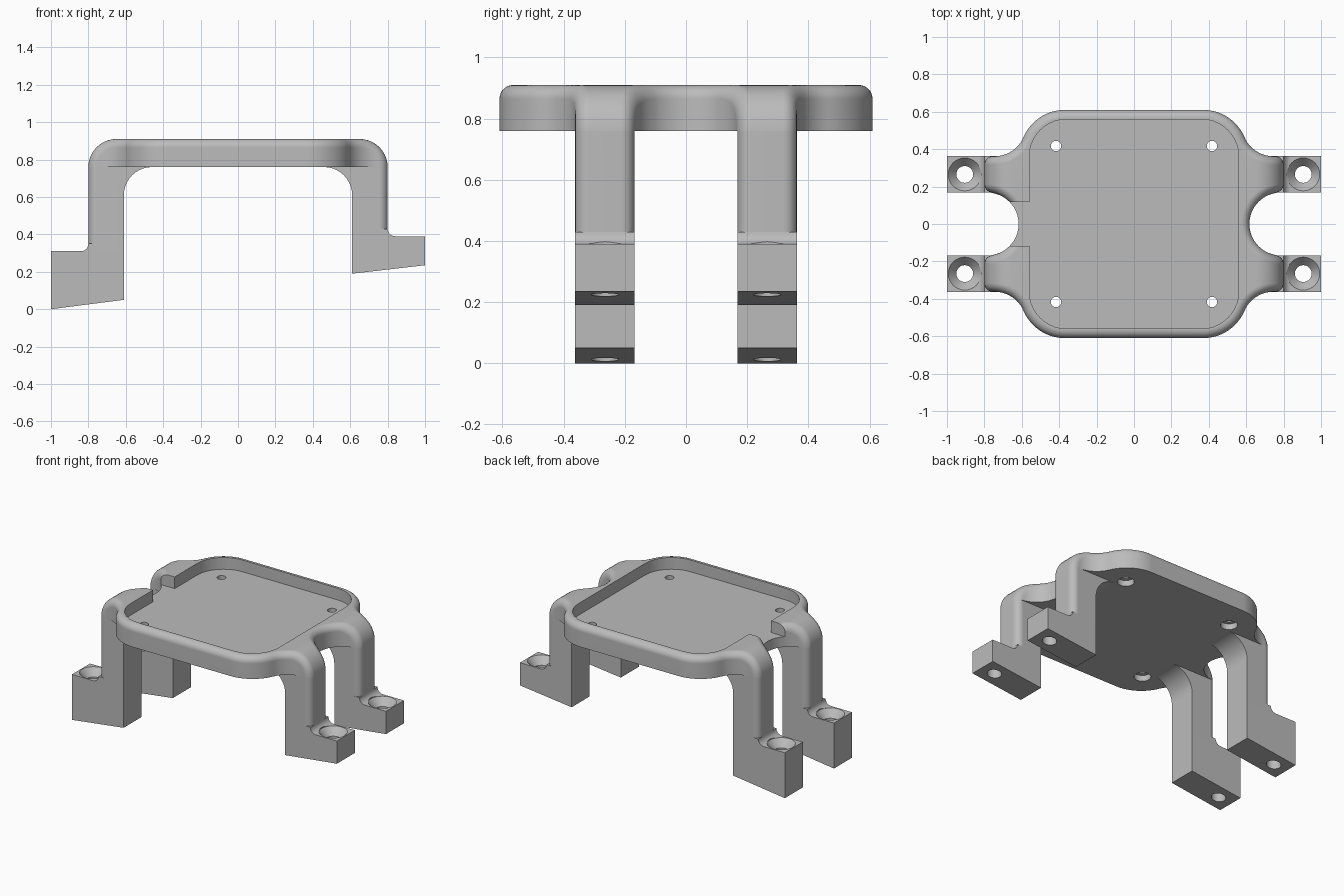
import bpy, bmesh
from math import sin, cos, pi, sqrt, acos, atan2, hypot, radians

if "Cube" in bpy.data.objects:
    bpy.data.objects.remove(bpy.data.objects["Cube"], do_unlink=True)

grey = bpy.data.materials.new("plain grey")
grey.use_nodes = True
grey.diffuse_color = (0.5, 0.5, 0.5, 1)
for node in grey.node_tree.nodes:
    if node.type == "BSDF_PRINCIPLED":
        node.inputs["Base Color"].default_value = (0.5, 0.5, 0.5, 1)

# Main dimensions
TOP, UNDER, FLOOR = 0.91, 0.76, 0.83
BEND = TOP - UNDER              # outer bend from plate to leg
LEG_OUT, LEG_IN = 0.8, 0.61
BEND_X = LEG_OUT - BEND
ROUND, STEPS = 0.045, 6         # rounded rim
HALF_Y, CORNER = 0.61, 0.24
CC = HALF_Y - CORNER            # centre of body corner
FX, FY = 0.745, 0.53            # centre of fillet into leg
FR = hypot(FX - CC, FY - CC) - CORNER
GAP_X, GAP_R = 0.785, 0.168     # round gap between legs
Y_IN, Y_OUT = GAP_R, FY - FR


def finish(name, bm):
    bmesh.ops.remove_doubles(bm, verts=bm.verts, dist=1e-5)
    bmesh.ops.recalc_face_normals(bm, faces=bm.faces)
    mesh = bpy.data.meshes.new(name)
    bm.to_mesh(mesh)
    bm.free()
    obj = bpy.data.objects.new(name, mesh)
    bpy.context.collection.objects.link(obj)
    mesh.materials.append(grey)
    return obj


def prism_bm(points, axis, lo, hi):
    bm = bmesh.new()

    def place(p, h):
        return (p[0], h, p[1]) if axis == "Y" else (p[0], p[1], h)
    a = [bm.verts.new(place(p, lo)) for p in points]
    b = [bm.verts.new(place(p, hi)) for p in points]
    bm.faces.new(a)
    bm.faces.new(b)
    for i in range(len(a)):
        j = (i + 1) % len(a)
        bm.faces.new((a[i], a[j], b[j], b[i]))
    return bm


def lathe(name, profile, x, y, n=32):
    bm = bmesh.new()
    rings = [[bm.verts.new((x + r * cos(2 * pi * i / n), y + r * sin(2 * pi * i / n), z))
              for i in range(n)] for r, z in profile]
    bm.faces.new(rings[0])
    bm.faces.new(rings[-1])
    for lo, hi in zip(rings, rings[1:]):
        for i in range(n):
            bm.faces.new((lo[i], lo[(i + 1) % n], hi[(i + 1) % n], hi[i]))
    return finish(name, bm)


def bake(obj):
    graph = bpy.context.evaluated_depsgraph_get()
    mesh = bpy.data.meshes.new_from_object(obj.evaluated_get(graph))
    obj.modifiers.clear()
    obj.data = mesh


def cut(obj, cutter):
    mod = obj.modifiers.new("cut", "BOOLEAN")
    mod.operation, mod.solver, mod.object = "DIFFERENCE", "EXACT", cutter
    cutter.hide_render = True
    bake(obj)
    bpy.data.objects.remove(cutter, do_unlink=True)


def arc(cx, cy, r, start, end, n=10):
    return [(cx + r * cos(radians(start + (end - start) * i / n)),
             cy + r * sin(radians(start + (end - start) * i / n))) for i in range(n + 1)]


# Rim stations: each gives a point for inset a (in plan) and drop b (below the top)
def outer_corner(ang):
    return lambda a, b: (CC + (CORNER - a) * cos(ang), CC + (CORNER - a) * sin(ang), TOP - b)


def outer_fillet(t):
    def point(a, b):
        rad, start = FR + a, pi + tangent
        ang = start + t * (2 * pi - acos((BEND_X - FX) / rad) - start)
        return (FX + rad * cos(ang), FY + rad * sin(ang), TOP - b)
    return point


def inner_gap(t):
    def point(a, b):
        rad = GAP_R + a
        ang = t * acos((GAP_X - BEND_X) / rad)
        return (GAP_X - rad * cos(ang), rad * sin(ang), TOP - b)
    return point


def bend(ang, outer):
    def point(a, b):
        x = BEND_X + (BEND - b) * sin(ang)
        z = UNDER + (BEND - b) * cos(ang)
        if outer:
            y = FY - sqrt((FR + a) ** 2 - min(x - FX, 0) ** 2)
        else:
            y = sqrt((GAP_R + a) ** 2 - max(GAP_X - x, 0) ** 2)
        return (x, y, z)
    return point


tangent = atan2(FY - CC, FX - CC)
N = 10
turn = [pi / 2 * i / N for i in range(N + 1)]
outer = [lambda a, b: (0, HALF_Y - a, TOP - b)]
outer += [outer_corner(pi / 2 + (tangent - pi / 2) * i / 14) for i in range(15)]
outer += [outer_fillet(i / 6) for i in range(1, 6)]
flat_out = len(outer)
outer += [bend(t, True) for t in turn]
inner = [inner_gap(i / 8) for i in range(8)]
flat_in = len(inner)
inner += [bend(t, False) for t in turn]

# Top plate: a quarter with rounded rim, mirrored twice
bm = bmesh.new()
levels = [(ROUND * (1 - cos(pi / 2 * k / STEPS)), ROUND * (1 - sin(pi / 2 * k / STEPS)))
          for k in range(STEPS + 1)]


def rim(stations):
    cols = []
    for f in stations:
        pts = [f(a, b) for a, b in levels]
        pts.insert(0, (pts[0][0], pts[0][1], UNDER))
        cols.append([bm.verts.new(p) for p in pts])
    for c, d in zip(cols, cols[1:]):
        for k in range(len(c) - 1):
            bm.faces.new((c[k], d[k], d[k + 1], c[k + 1]))
    return cols


oc, ic = rim(outer), rim(inner)
for i in range(N):
    p, q = flat_out + i, flat_in + i
    bm.faces.new((oc[p][-1], oc[p + 1][-1], ic[q + 1][-1], ic[q][-1]))
bm.faces.new([c[-1] for c in oc[:flat_out + 1]] + [c[-1] for c in reversed(ic[:flat_in + 1])]
             + [bm.verts.new((0, 0, TOP))])
bm.faces.new([c[0] for c in oc] + oc[-1][2:] + ic[-1][:1:-1]
             + [c[0] for c in reversed(ic)] + [bm.verts.new((0, 0, UNDER))])
plate = finish("top_plate", bm)
mirror = plate.modifiers.new("mirror", "MIRROR")
mirror.use_axis = (True, True, False)
mirror.merge_threshold = 1e-4
bake(plate)
bm = bmesh.new()
bm.from_mesh(plate.data)
bmesh.ops.recalc_face_normals(bm, faces=bm.faces)
bm.to_mesh(plate.data)
bm.free()

# Tray recess with a notch through the rim on one side
c, r = 0.36, 0.2
outline = arc(c, c, r, 0, 90) + arc(-c, c, r, 90, 180)
outline += [(-0.56, 0.117), (-0.7, 0.117), (-0.7, -0.117), (-0.56, -0.117)]
outline += arc(-c, -c, r, 180, 270) + arc(c, -c, r, 270, 360)
cut(plate, finish("recess_cutter", prism_bm(outline, "Z", FLOOR, 1.1)))

# Counterbored screw holes in the tray floor
for sx in (-1, 1):
    for sy in (-1, 1):
        cut(plate, lathe("hole_cutter", [(0.053, 0.6), (0.053, UNDER + 0.04),
                                         (0.028, UNDER + 0.04), (0.028, 1)],
                         sx * 0.417, sy * 0.417))

parts = [plate]
# Legs and wedge feet: side, foot top, bottom height at inner and outer end
for side, s, ft, z_in, z_out in (("left", 1, 0.39, 0.19, 0.235), ("right", -1, 0.31, 0.05, 0)):
    for end, t in (("front", -1), ("back", 1)):
        ys = (t * Y_IN, t * Y_OUT)
        prof = arc(LEG_IN - BEND, UNDER - BEND, BEND, 90, 0)
        prof += [(LEG_IN, ft), (LEG_OUT, ft), (LEG_OUT, UNDER)]
        bm = prism_bm([(s * x, z) for x, z in prof], "Y", *ys)
        edges = [e for e in bm.edges
                 if all(abs(v.co.x) > LEG_OUT - 0.001 for v in e.verts)
                 and abs(e.verts[0].co.z - e.verts[1].co.z) > 0.1]
        bmesh.ops.recalc_face_normals(bm, faces=bm.faces)
        bmesh.ops.bevel(bm, geom=edges, offset=ROUND, segments=STEPS,
                        profile=0.5, affect="EDGES")
        parts.append(finish(f"{end}_{side}_leg", bm))

        f = 0.04
        prof = [(LEG_IN, z_in), (1, z_out), (1, ft)]
        prof += arc(LEG_OUT + f, ft + f, f, 270, 180, 6)
        prof += [(LEG_OUT - ROUND, ft + f), (LEG_OUT - ROUND, ft), (LEG_IN, ft)]
        foot = finish(f"{end}_{side}_foot",
                      prism_bm([(s * x, z) for x, z in prof], "Y", *ys))
        cut(foot, lathe("bolt_cutter", [(0.045, -0.2), (0.045, ft - 0.05),
                                        (0.088, ft), (0.088, ft + 0.1)],
                        s * 0.905, t * (Y_IN + Y_OUT) / 2))
        parts.append(foot)

# Smooth the curves, keep the edges sharp
for obj in parts:
    bpy.ops.object.select_all(action="DESELECT")
    obj.select_set(True)
    bpy.context.view_layer.objects.active = obj
    bpy.ops.object.shade_smooth_by_angle(angle=radians(30))
    weighted = obj.modifiers.new("weighted_normals", "WEIGHTED_NORMAL")
    weighted.keep_sharp = True
